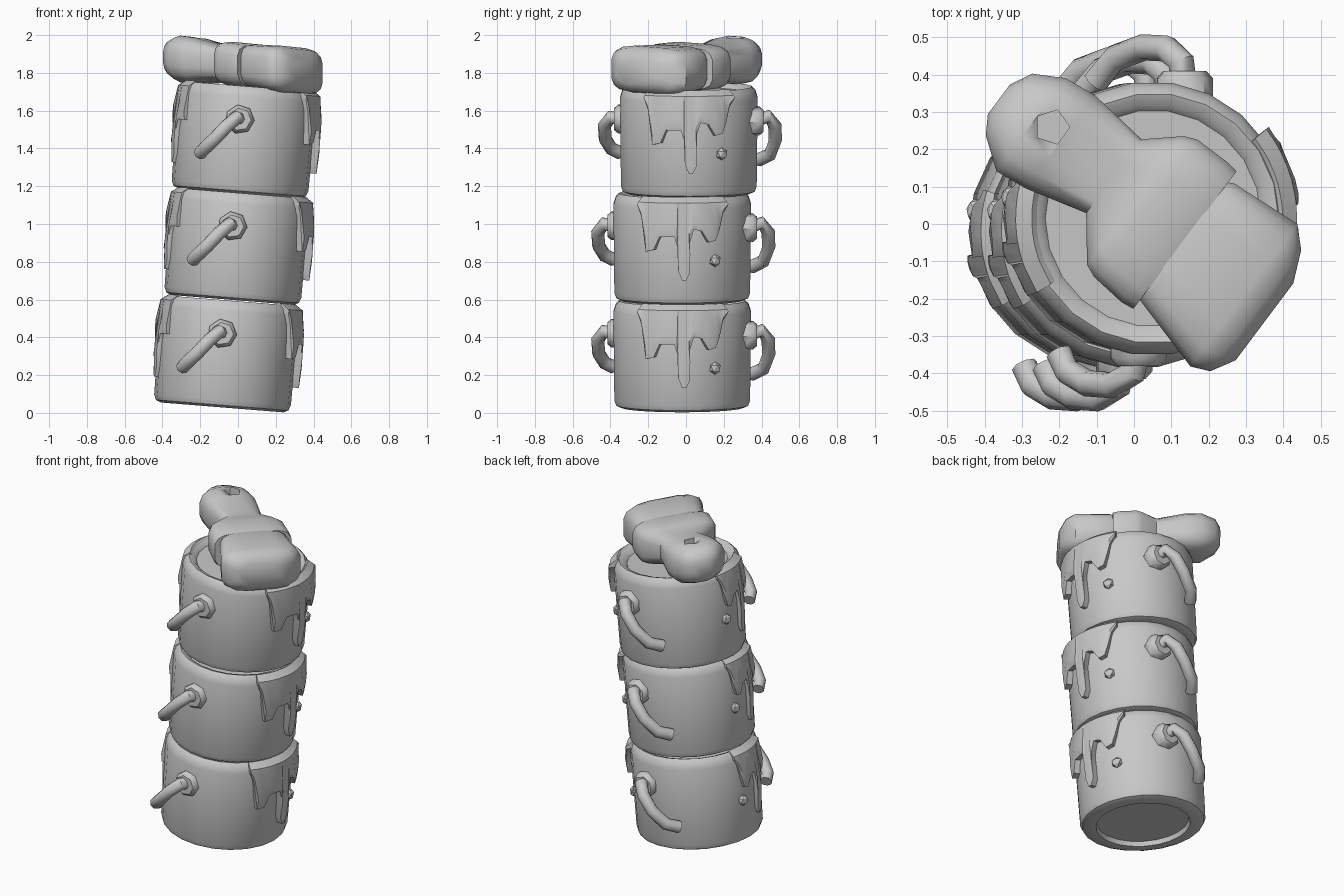
import bpy, bmesh, math
from mathutils import Matrix, Vector

if "Cube" in bpy.data.objects:
    bpy.data.objects.remove(bpy.data.objects["Cube"])

GREY = bpy.data.materials.new("plain_grey")
GREY.diffuse_color = (0.58, 0.58, 0.58, 1)
GREY.use_nodes = True
GREY.node_tree.nodes["Principled BSDF"].inputs["Base Color"].default_value = GREY.diffuse_color
H = 0.565                      # height of one can


def finish(name, bm, matrix=Matrix(), angle=40):
    bmesh.ops.remove_doubles(bm, verts=bm.verts, dist=1e-5)
    bmesh.ops.recalc_face_normals(bm, faces=bm.faces)
    bm.transform(matrix)
    mesh = bpy.data.meshes.new(name)
    bm.to_mesh(mesh)
    bm.free()
    mesh.materials.append(GREY)
    ob = bpy.data.objects.new(name, mesh)
    bpy.context.collection.objects.link(ob)
    bpy.ops.object.select_all(action='DESELECT')
    ob.select_set(True)
    bpy.context.view_layer.objects.active = ob
    bpy.ops.object.shade_smooth_by_angle(angle=math.radians(angle))
    return ob


def skin(bm, rings):
    """Join rings of points with quads and close both ends."""
    rows = [[bm.verts.new(p) for p in ring] for ring in rings]
    n = len(rows[0])
    for a, b in zip(rows, rows[1:]):
        for i in range(n):
            j = (i + 1) % n
            bm.faces.new((a[i], a[j], b[j], b[i]))
    bm.faces.new(rows[0])
    bm.faces.new(rows[-1])


# Can wall with a slightly sunken lid and underside
CAN = [(.290, .538), (.305, .556), (.335, .567), (.355, .548), (.367, .51), (.366, .3),
       (.363, .04), (.352, .012), (.325, 0), (.272, 0), (.265, .028)]


def can(name, matrix, sides=22):
    bm = bmesh.new()
    skin(bm, [[(r * math.cos(2 * math.pi * i / sides), r * math.sin(2 * math.pi * i / sides), z)
               for i in range(sides)] for r, z in CAN])
    finish(name, bm, matrix)


# Drip edge: (sideways position, length below the rim)
DRIP = [(-.23, .04), (-.21, .10), (-.185, .28), (-.145, .27), (-.115, .20), (-.04, .20),
        (-.025, .25), (-.02, .38), (0, .43), (.02, .43), (.04, .39), (.035, .24), (.06, .16),
        (.10, .17), (.135, .23), (.17, .22), (.19, .16), (.21, .08), (.235, .04)]


def drips(name, matrix, side, edge, width, shift, bulge, drop_z):
    bm = bmesh.new()
    rings = []
    for y, d in edge:
        a = math.asin((y * width + shift) / .38)
        tip = .396 if d < .12 else .404
        section = [(.32, .55), (.345, .574), (.386, .545), (tip, H - d * .75),
                   (tip - .006, H - d), (.34, H - d)]
        rings.append([(side * (r - bulge) * math.cos(a), (r - bulge) * math.sin(a), z)
                      for r, z in section])
    skin(bm, rings)
    # loose droplet below the edge
    a = math.asin((.175 * width + shift) / .37)
    place = (Matrix.Translation((side * .368 * math.cos(a), .368 * math.sin(a), drop_z)) @
             Matrix.Rotation(a * side, 4, 'Z') @ Matrix.Diagonal((.7, 1, 1, 1)))
    bmesh.ops.create_icosphere(bm, subdivisions=1, radius=.034, matrix=place)
    finish(name, bm, matrix, 30)


# Handle paths, starting at the knob
FRONT = [(-.03, -.35, .39), (-.045, -.415, .40), (-.095, -.447, .35), (-.155, -.442, .275),
         (-.205, -.41, .22), (-.225, -.36, .195)]
BACK = [(.095, .35, .39), (.085, .42, .415), (.05, .455, .365), (-.005, .458, .28),
        (-.075, .43, .20), (-.125, .365, .165)]


def handle(name, matrix, path, sides=8, radius=.036):
    pts = [Vector(p) for p in path]
    # the path lies nearly flat, so its plane keeps the tube from twisting
    flat = (pts[-1] - pts[0]).cross(pts[2] - pts[0]).normalized()
    bm = bmesh.new()
    rings = []
    for i, p in enumerate(pts):
        t = (pts[min(i + 1, len(pts) - 1)] - pts[max(i - 1, 0)]).normalized()
        u = t.cross(flat).normalized()
        v = t.cross(u)
        rings.append([p + radius * (math.cos(k * math.tau / sides) * u +
                                    math.sin(k * math.tau / sides) * v) for k in range(sides)])
    skin(bm, rings)
    finish(name + "_handle", bm, matrix, 50)
    # knob holding the handle
    s = 1 if path[0][1] > 0 else -1
    bm = bmesh.new()
    skin(bm, [[(path[0][0] + r * math.cos(k * math.tau / 7), s * y,
                path[0][2] + r * math.sin(k * math.tau / 7)) for k in range(7)]
              for r, y in [(.078, .32), (.078, .375), (.06, .395)]])
    finish(name + "_knob", bm, matrix)


# Leaning stack of three cans
TILT = Matrix.Rotation(math.radians(4.6), 4, 'Y')
BASES = {"lower": (-.085, -.02, .029), "middle": (-.03, -.02, .598), "upper": (.008, .015, 1.163)}
for level, base in BASES.items():
    m = Matrix.Translation(base) @ TILT
    can(level + "_can", m)
    drips(level + "_right_drips", m, 1, DRIP, 1, 0, 0, .235)
    drips(level + "_left_drips", m, -1, DRIP[4:], .9, -.1, .016, .26)
    handle(level + "_front", m, FRONT)
    handle(level + "_back", m, BACK)


# Bow lying diagonally on the top can:
# (along, side min, side max, half height, squareness: lower is boxier)
def bow_part(name, stations, n=16):
    bm = bmesh.new()
    rings = []
    for s, t0, t1, h, power in stations:
        ring = []
        for k in range(n):
            a = (k + .5) * math.tau / n
            c, d = math.cos(a), math.sin(a)
            t = (t0 + t1) / 2 + (t1 - t0) / 2 * math.copysign(abs(c) ** power, c)
            x, y = .8 * s + .6 * t, -.6 * s + .8 * t
            ring.append((x, y, 1.843 - .1 * x + h * math.copysign(abs(d) ** power, d)))
        rings.append(ring)
    skin(bm, rings)
    return finish(name, bm, angle=45)


lobe = bow_part("bow_left_lobe_and_band", [
    (-.49, .0, .10, .055, .8), (-.46, -.05, .16, .095, .75), (-.38, -.11, .205, .125, .7),
    (-.29, -.10, .215, .122, .65), (-.12, -.055, .195, .095, .6), (-.035, -.165, .27, .112, .5),
    (0, -.18, .285, .12, .5), (.10, -.19, .285, .12, .5), (.135, -.185, .28, .112, .5)])
bow_part("bow_right_lobe", [
    (.09, -.14, .22, .10, .5), (.15, -.16, .25, .118, .5), (.35, -.217, .265, .125, .5),
    (.40, -.195, .215, .115, .5), (.437, -.13, .13, .07, .6)])

# Five-sided dent in the left lobe
bm = bmesh.new()
skin(bm, [[(-.22 + .048 * math.cos(k * math.tau / 5), .26 + .048 * math.sin(k * math.tau / 5), z)
           for k in range(5)] for z in (1.92, 2.1)])
cutter = finish("dent_cutter", bm)
cutter.hide_render = True
cut = lobe.modifiers.new("dent", 'BOOLEAN')
cut.object = cutter
cut.operation = 'DIFFERENCE'
cut.solver = 'EXACT'
bpy.context.view_layer.objects.active = lobe
bpy.ops.object.modifier_apply(modifier=cut.name)
bpy.data.objects.remove(cutter)
